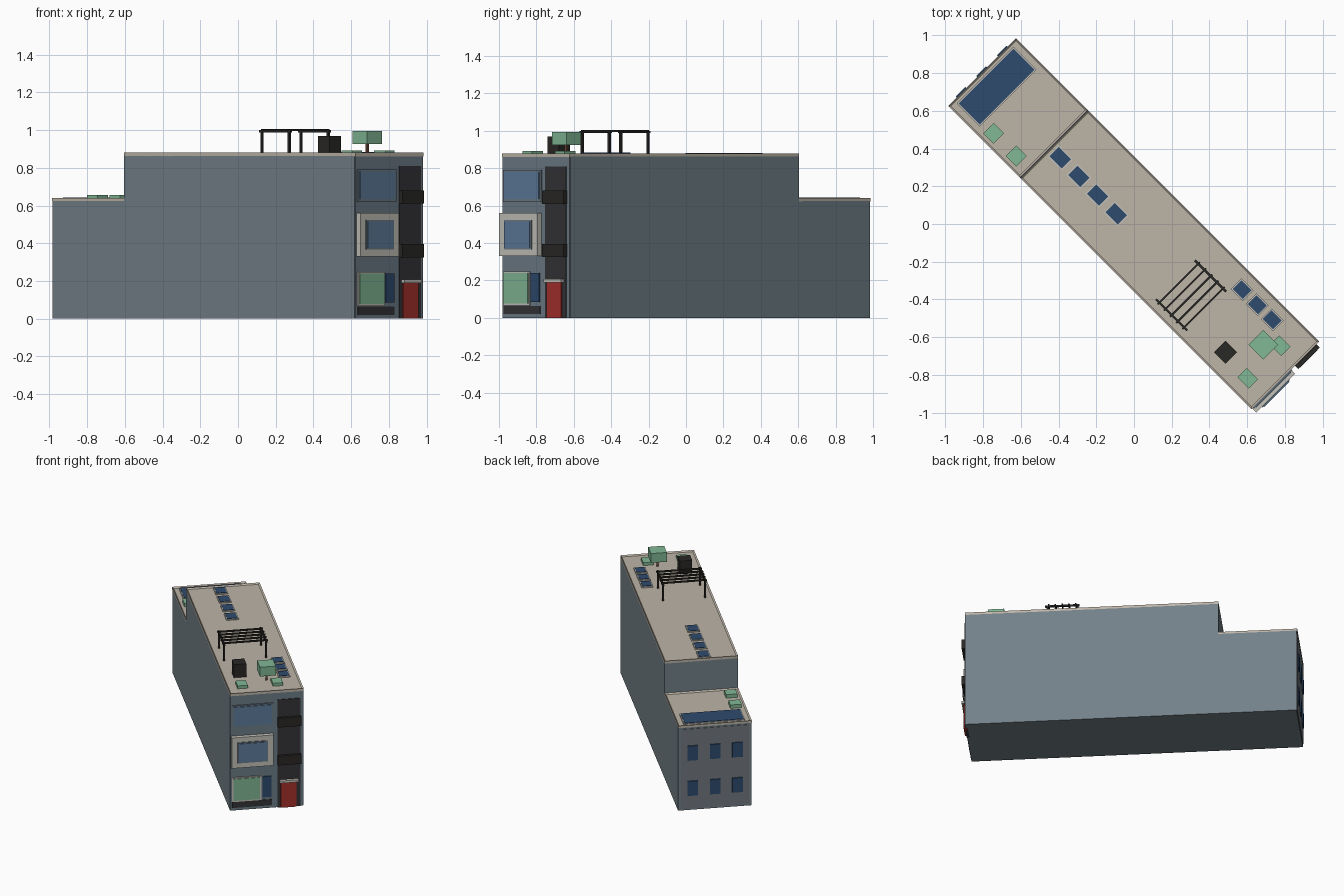
import bpy, bmesh, math
from mathutils import Matrix

if "Cube" in bpy.data.objects:
    bpy.data.objects.remove(bpy.data.objects["Cube"])

# Built facing -y in local axes, then turned 45 degrees as a whole
TURN = Matrix.Rotation(math.radians(45), 4, 'Z')

COLORS = {
    "wall": (.17, .22, .25), "facade": (.15, .20, .24), "rear": (.17, .19, .22),
    "roof": (.51, .46, .39), "trim": (.56, .54, .49), "navy": (.027, .07, .155),
    "glass": (.11, .20, .33), "green": (.22, .48, .30), "red": (.38, .03, .025),
    "black": (.022, .021, .019), "charcoal": (.035, .035, .04), "wood": (.16, .07, .04),
}
MATS = {}
for key, c in COLORS.items():
    MATS[key] = bpy.data.materials.new(key)
    MATS[key].diffuse_color = (*c, 1)


def add_cube(bm, x, y, z):
    """Box from (min, max) ranges; returns its faces."""
    vs = bmesh.ops.create_cube(bm, size=1)["verts"]
    for v in vs:
        v.co = [r[0] + (c + .5) * (r[1] - r[0]) for r, c in zip((x, y, z), v.co)]
    return list({f for v in vs for f in v.link_faces})


def finish(bm, name, mat):
    bm.transform(TURN)
    me = bpy.data.meshes.new(name)
    bm.to_mesh(me)
    bm.free()
    me.materials.append(MATS[mat])
    ob = bpy.data.objects.new(name, me)
    bpy.context.collection.objects.link(ob)
    return ob


def box(name, x, y, z, mat):
    bm = bmesh.new()
    add_cube(bm, x, y, z)
    return finish(bm, name, mat)


def around(c, size):
    return (c - size / 2, c + size / 2)


def roof_slab(name, x, y, z):
    """Roof with a raised rim: top face inset and sunk."""
    bm = bmesh.new()
    add_cube(bm, x, y, z)
    bm.normal_update()
    top = max(bm.faces, key=lambda f: f.calc_center_median().z)
    bmesh.ops.inset_region(bm, faces=[top], thickness=.014)
    bmesh.ops.translate(bm, verts=list(top.verts), vec=(0, 0, -.009))
    return finish(bm, name, "roof")


def front_panel(name, x, z, mat, y=-1.143):
    return box(name, x, (y, -1.12), z, mat)


def roof_panel(name, cx, cy, sx, sy, z):
    box(name + "_frame", around(cx, sx), around(cy, sy), (z - .01, z + .004), "trim")
    box(name + "_panel", around(cx, sx - .014), around(cy, sy - .014), (z - .01, z + .007), "navy")


# Main volume and lower rear volume with rimmed roofs
W = (-.255, .255)
box("main_body", W, (-1.13, .60), (0, .862), "wall")
box("rear_body", W, (.60, 1.135), (0, .625), "wall")
roof_slab("main_roof", W, (-1.135, .60), (.86, .88))
roof_slab("rear_roof", W, (.601, 1.14), (.623, .64))
box("front_facade", (-.254, .254), (-1.135, -1.12), (0, .86), "facade")

# Front windows
front_panel("top_window_frame", (-.242, .046), (.62, .79), "facade", -1.142)
front_panel("top_window_glass", (-.23, .033), (.635, .78), "glass", -1.147)
front_panel("bay_window_box", (-.248, .042), (.33, .56), "trim", -1.165)
front_panel("bay_window_frame", (-.208, 0), (.367, .523), "facade", -1.17)
front_panel("bay_window_glass", (-.2, -.008), (.375, .515), "glass", -1.175)
front_panel("shop_window_frame", (-.242, -.04), (.066, .248), "trim")
front_panel("shop_window_glass", (-.233, -.049), (.077, .24), "green", -1.148)
front_panel("side_window", (-.032, .032), (.085, .24), "navy")
front_panel("base_panel", (-.24, .036), (.02, .064), "charcoal", -1.139)

# Entrance strip, door, canopy and balconies
front_panel("entrance_strip", (.072, .232), (0, .81), "charcoal", -1.14)
front_panel("door", (.094, .203), (0, .188), "red", -1.149)
front_panel("door_canopy", (.085, .217), (.19, .207), "trim", -1.162)
for i, z in enumerate((.325, .61)):
    front_panel(f"balcony_{i}", (.072, .234), (z, z + .07), "black", -1.16)

# Rear facade with two rows of windows
box("rear_facade", (-.235, .235), (1.12, 1.139), (.012, .61), "rear")
for r, z in enumerate((.11, .375)):
    for c in range(3):
        box(f"rear_window_{r}_{c}", around((c - 1) * .155, .072), (1.12, 1.147), (z, z + .11), "navy")

# Roof panels
for i in range(4):
    roof_panel(f"skylight_{i}", -.028, .525 - .14 * i, .085, .105, .874)
for i in range(3):
    roof_panel(f"front_solar_{i}", .16, -.652 - .113 * i, .08, .09, .876)
roof_panel("rear_skylight", 0, 1.03, .424, .172, .636)

# Pergola
X, Y = (-.2, .092), (-.38, -.585)
bm = bmesh.new()
for x in X:
    for y in Y:
        add_cube(bm, around(x, .012), around(y, .012), (.868, .99))
    add_cube(bm, around(x, .012), (-.6, -.365), (.988, 1.0))
for i in range(5):
    add_cube(bm, (-.212, .104), around(-.39 - .0465 * i, .01), (.994, 1.005))
finish(bm, "pergola", "black")

# Roof unit, tree and planters
box("roof_unit", around(-.138, .086), around(-.824, .086), (.868, .97), "black")
box("tree_trunk", around(.032, .014), around(-.937, .014), (.868, .93), "wood")
box("tree_crown", around(.032, .11), around(-.937, .11), (.925, .995), "green")
for i, x in enumerate((-.152, .092)):
    box(f"front_planter_{i}", around(x, .07), around(-1.005, .085), (.868, .893), "green")
for i, y in enumerate((.697, .866)):
    box(f"rear_planter_{i}", around(-.187, .078), around(y, .078), (.628, .657), "green")

for m in bpy.data.materials:
    if m.users and not m.is_grease_pencil:
        m.use_nodes = True
        m.node_tree.nodes["Principled BSDF"].inputs["Base Color"].default_value = m.diffuse_color
